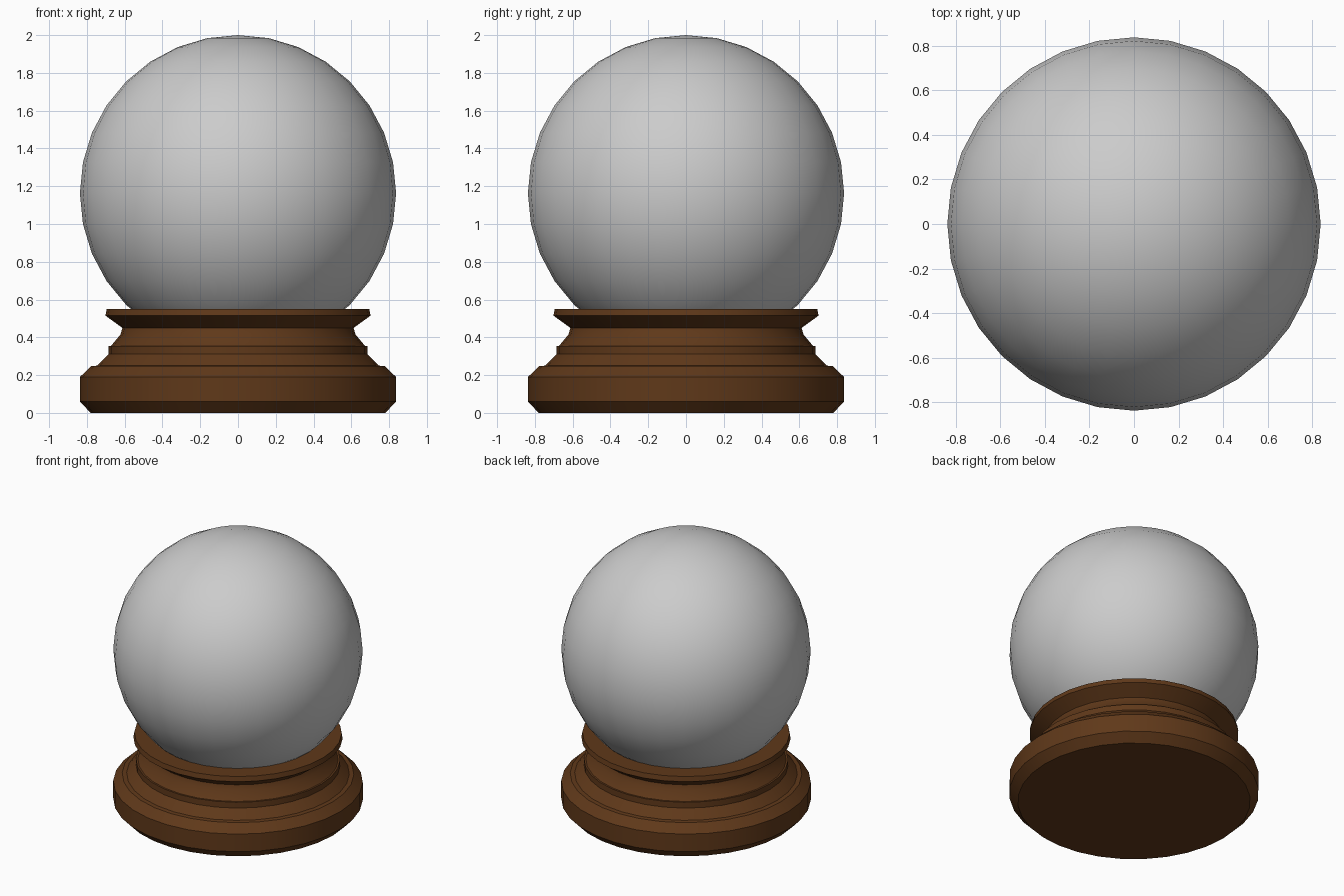
import bpy, bmesh, math

if "Cube" in bpy.data.objects:
    bpy.data.objects.remove(bpy.data.objects["Cube"])

SIDES = 32


def smooth(obj, angle):
    bpy.ops.object.select_all(action='DESELECT')
    obj.select_set(True)
    bpy.context.view_layer.objects.active = obj
    bpy.ops.object.shade_smooth_by_angle(angle=math.radians(angle))


def lathe(name, profile):
    """Spin a (radius, z) profile round the z axis, capping both ends."""
    bm = bmesh.new()
    rings = []
    for r, z in profile:
        rings.append([bm.verts.new((r * math.cos(2 * math.pi * i / SIDES),
                                    r * math.sin(2 * math.pi * i / SIDES), z))
                      for i in range(SIDES)])
    for low, high in zip(rings, rings[1:]):
        for i in range(SIDES):
            j = (i + 1) % SIDES
            bm.faces.new((low[i], low[j], high[j], high[i]))
    bm.faces.new(rings[0][::-1])
    bm.faces.new(rings[-1])
    mesh = bpy.data.meshes.new(name)
    bm.to_mesh(mesh)
    bm.free()
    obj = bpy.data.objects.new(name, mesh)
    bpy.context.collection.objects.link(obj)
    return obj


# Turned wooden base
base = lathe("wooden_base", [
    (0.78, 0.0), (0.837, 0.06), (0.837, 0.19), (0.777, 0.247),
    (0.747, 0.25), (0.685, 0.312), (0.685, 0.355), (0.672, 0.355),
    (0.622, 0.415), (0.612, 0.45), (0.702, 0.515), (0.695, 0.55)])
smooth(base, 25)
wood = bpy.data.materials.new("dark_wood")
wood.diffuse_color = (0.115, 0.04, 0.01, 1.0)
wood.use_nodes = True
wood.node_tree.nodes["Principled BSDF"].inputs["Base Color"].default_value = wood.diffuse_color
base.data.materials.append(wood)

# Glass globe seated in the base
bpy.ops.mesh.primitive_uv_sphere_add(segments=SIDES, ring_count=16,
                                     radius=0.837, location=(0, 0, 1.163))
globe = bpy.context.object
globe.name = "globe"
smooth(globe, 30)
